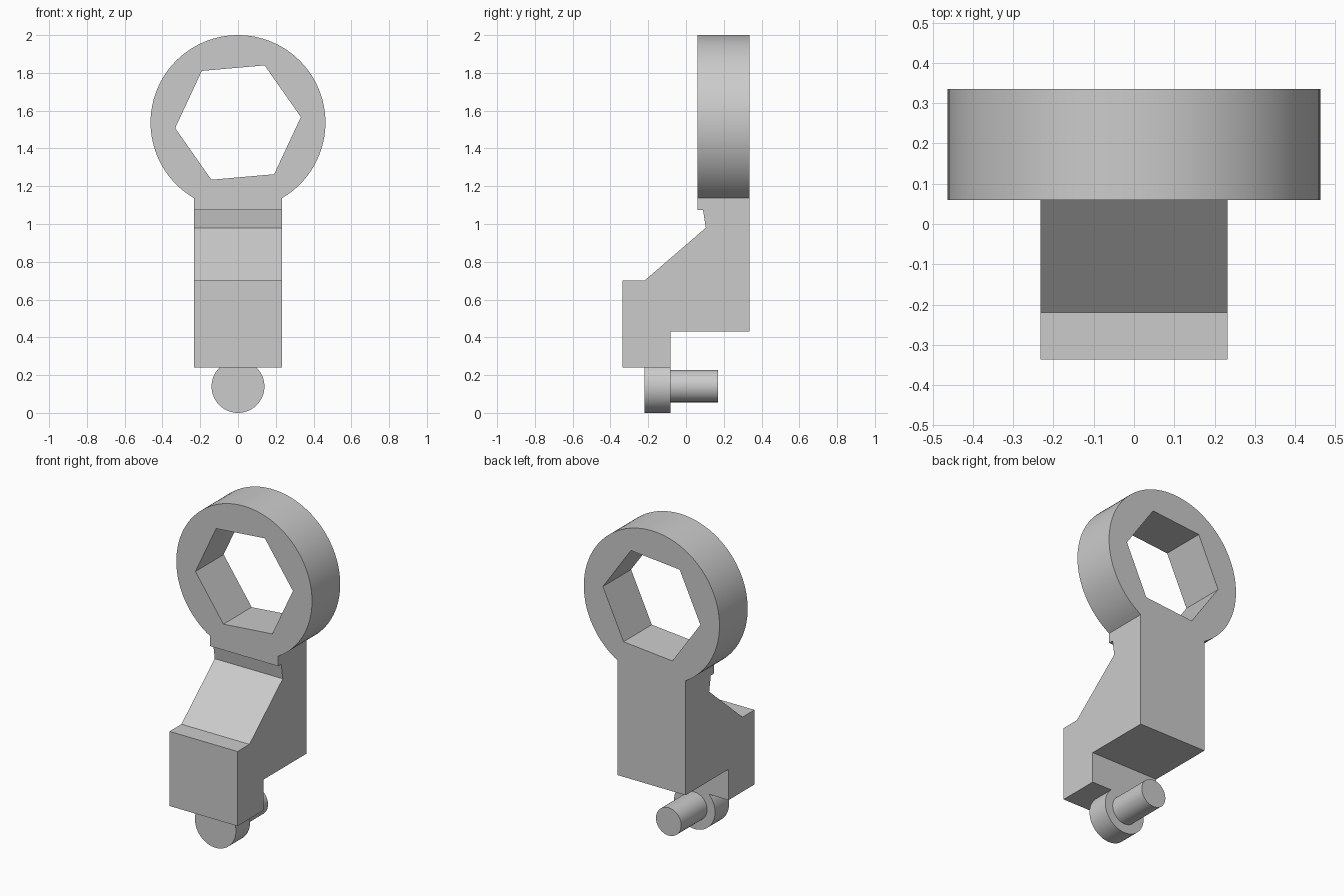
import bpy, bmesh
from math import cos, sin, radians, tau
from mathutils import Vector

cube = bpy.data.objects.get("Cube")
if cube:
    bpy.data.objects.remove(cube, do_unlink=True)

GREY = (0.6, 0.6, 0.6, 1.0)
grey = bpy.data.materials.new("plain grey")
grey.use_nodes = True
grey.diffuse_color = GREY
grey.node_tree.nodes["Principled BSDF"].inputs["Base Color"].default_value = GREY


def prism(name, outline, depth):
    """Extrude a closed 3D outline along the depth vector."""
    bm = bmesh.new()
    face = bm.faces.new([bm.verts.new(p) for p in outline])
    out = bmesh.ops.extrude_face_region(bm, geom=[face], use_keep_orig=True)
    moved = [v for v in out["geom"] if isinstance(v, bmesh.types.BMVert)]
    bmesh.ops.translate(bm, verts=moved, vec=Vector(depth))
    bmesh.ops.recalc_face_normals(bm, faces=bm.faces)
    mesh = bpy.data.meshes.new(name)
    bm.to_mesh(mesh)
    bm.free()
    mesh.materials.append(grey)
    obj = bpy.data.objects.new(name, mesh)
    bpy.context.collection.objects.link(obj)
    return obj


def disc(name, z, radius, y0, y1, sides, turn=0):
    """Regular prism whose axis runs front to back."""
    angles = [radians(turn) + tau * i / sides for i in range(sides)]
    ring = [(radius * cos(a), y0, z + radius * sin(a)) for a in angles]
    return prism(name, ring, (0, y1 - y0, 0))


def combine(target, tool, operation):
    """Apply a boolean and discard the tool object."""
    mod = target.modifiers.new("combine", "BOOLEAN")
    mod.operation, mod.object, mod.solver = operation, tool, "EXACT"
    bpy.context.view_layer.objects.active = target
    bpy.ops.object.modifier_apply(modifier=mod.name)
    bpy.data.objects.remove(tool, do_unlink=True)


HALF, FRONT, BACK = 0.232, 0.06, 0.335
HEAD_Z, PIN_Z, STEP = 1.537, 0.14, -0.083

# Stepped arm, drawn from the side and extruded across its width
side = [(-0.336, 0.24), (STEP, 0.24), (STEP, 0.43), (BACK, 0.43),
        (BACK, 1.18), (FRONT, 1.18), (FRONT, 1.075), (0.09, 1.075),
        (0.105, 0.98), (-0.22, 0.70), (-0.336, 0.70)]
arm = prism("arm_with_ring_head", [(-HALF, y, z) for y, z in side], (2 * HALF, 0, 0))

# Ring head with a slightly turned hexagonal hole
combine(arm, disc("ring_head", HEAD_Z, 0.463, FRONT, BACK, 96), "UNION")
combine(arm, disc("hex_hole", HEAD_Z, 0.334, FRONT - 0.1, BACK + 0.1, 6, 5), "DIFFERENCE")

# Round foot merged under the arm, with a pin pointing backwards
combine(arm, disc("round_foot", PIN_Z, 0.14, -0.22, STEP, 64), "UNION")
pin = disc("pin", PIN_Z + 0.002, 0.086, STEP, 0.17, 48)

# Merge flush faces and smooth only the round walls
bm = bmesh.new()
bm.from_mesh(arm.data)
bmesh.ops.remove_doubles(bm, verts=bm.verts, dist=0.0001)
bmesh.ops.dissolve_limit(bm, angle_limit=radians(0.5), verts=bm.verts, edges=bm.edges)
bm.to_mesh(arm.data)
bm.free()
for obj in (arm, pin):
    bpy.ops.object.select_all(action="DESELECT")
    obj.select_set(True)
    bpy.context.view_layer.objects.active = obj
    bpy.ops.object.shade_smooth_by_angle(angle=radians(25))
